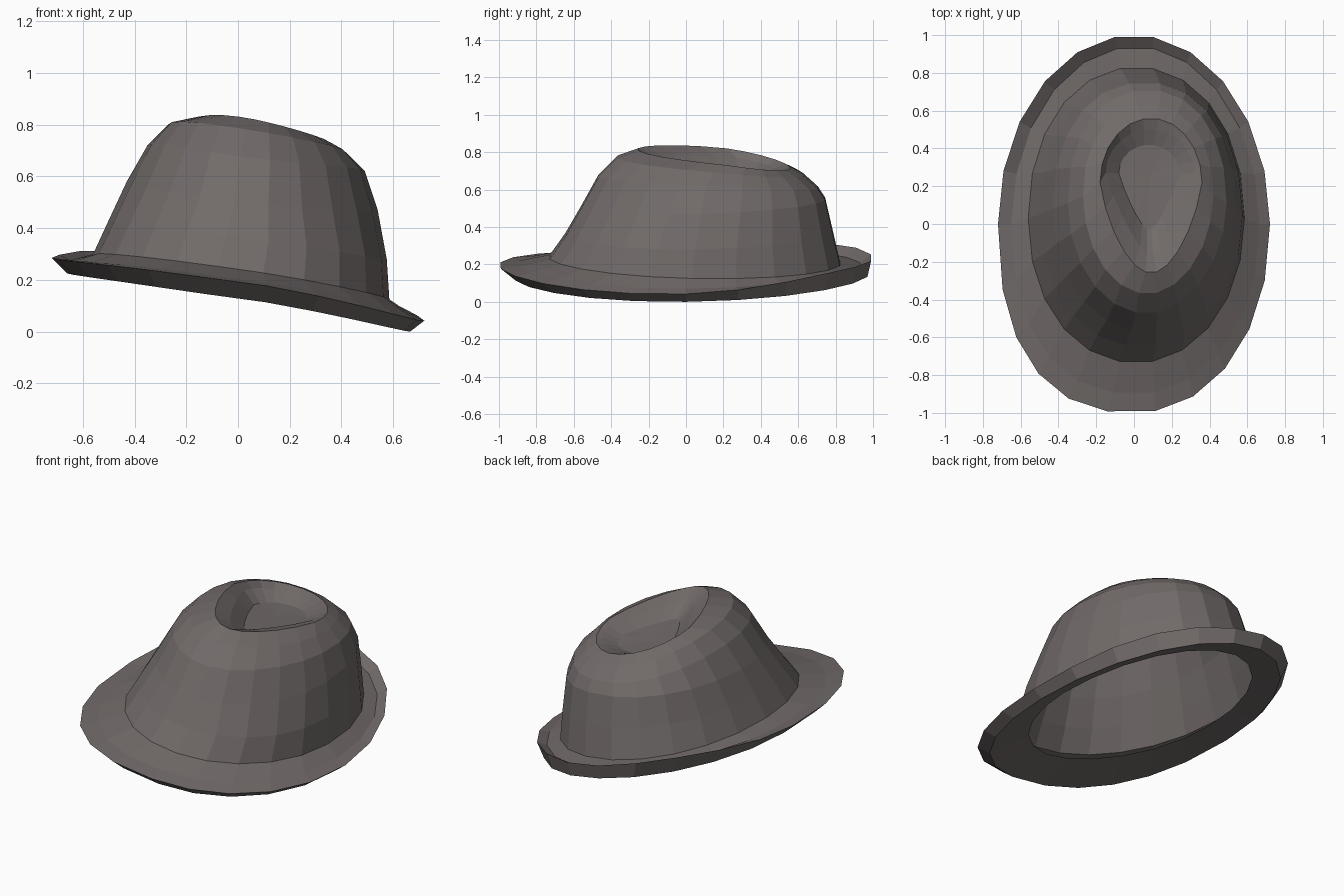
import bpy, bmesh, math

if "Cube" in bpy.data.objects:
    bpy.data.objects.remove(bpy.data.objects["Cube"])

SIDES = 22

felt = bpy.data.materials.new("dark warm grey felt")
felt.diffuse_color = (0.165, 0.146, 0.142, 1)
felt.use_nodes = True
felt.node_tree.nodes["Principled BSDF"].inputs["Base Color"].default_value = felt.diffuse_color


def ring(bm, xl, xr, yf, yb, cy, zl, zr, zf, zb, pinch=0.0, curl=0.0, power=(2, 2, 2)):
    """Lopsided oval: four extents, widest at cy, tilted to a height on each side.
    power sets the squareness of the front left, front right and back."""
    cx, out = (xl + xr) / 2, []
    for i in range(SIDES):
        a = 2 * math.pi * i / SIDES
        c, s = math.cos(a), math.sin(a)
        e = 2 / (power[2] if s > 0 else power[0] if c < 0 else power[1])
        px = math.copysign(abs(c) ** e, c)
        py = math.copysign(abs(s) ** e, s)
        px *= 1 - pinch * max(0, -s)          # teardrop towards the front
        x = cx + px * (xr - xl) / 2
        y = cy + py * ((yb - cy) if s > 0 else (cy - yf))
        z = (zl + zr) / 2 * c * c + (zf + zb) / 2 * s * s
        z += (zr - zl) / 2 * c + (zb - zf) / 2 * s
        if s > 0:                             # brim turned up at the back corners
            z += curl * math.sin(2 * a) ** 2
        out.append(bm.verts.new((x, y, z)))
    return out


def loft(name, rows, tip=None):
    bm = bmesh.new()
    rings = [ring(bm, *r[0], **r[1]) for r in rows]
    for lo, hi in zip(rings, rings[1:]):
        for i in range(SIDES):
            j = (i + 1) % SIDES
            bm.faces.new((lo[i], lo[j], hi[j], hi[i]))
    if tip:
        t = bm.verts.new(tip)
        for i in range(SIDES):
            bm.faces.new((rings[-1][i], rings[-1][(i + 1) % SIDES], t))
    me = bpy.data.meshes.new(name)
    bm.to_mesh(me)
    bm.free()
    me.materials.append(felt)
    ob = bpy.data.objects.new(name, me)
    bpy.context.collection.objects.link(ob)
    return ob


brim = (2.4, 2.1, 2.0)
wall = (2.1, 2.05, 2.1)
shoulder = (2.0, 1.9, 2.2)
lip = ((-0.72, 0.72, -1.0, 1.0, 0.0, 0.285, 0.042, 0.195, 0.235),
       dict(curl=0.025, power=brim))

# Underside of the brim with its turned edge, leaving the head opening
loft("brim_underside", [
    ((-0.50, 0.55, -0.65, 0.82, 0.05, 0.24, 0.055, 0.16, 0.17), dict(power=(2, 1.9, 2))),
    ((-0.66, 0.665, -0.92, 0.98, 0.0, 0.225, 0.0, 0.13, 0.15), dict(power=brim)),
    lip,
])

# Brim top flaring into the crown walls, then the rim and teardrop dent
loft("crown_and_brim", [
    lip,
    ((-0.65, 0.665, -0.90, 0.94, 0.0, 0.275, 0.07, 0.205, 0.195),
     dict(curl=0.01, power=(2.3, 2.1, 2.0))),
    ((-0.56, 0.585, -0.735, 0.83, 0.03, 0.30, 0.125, 0.24, 0.205), dict(power=wall)),
    ((-0.50, 0.575, -0.65, 0.79, 0.05, 0.43, 0.28, 0.36, 0.38), dict(power=wall)),
    ((-0.43, 0.54, -0.57, 0.75, 0.08, 0.58, 0.47, 0.50, 0.55), dict(power=shoulder)),
    ((-0.35, 0.49, -0.475, 0.71, 0.11, 0.72, 0.62, 0.67, 0.61), dict(power=shoulder)),
    ((-0.27, 0.42, -0.37, 0.63, 0.15, 0.80, 0.69, 0.775, 0.68), dict(power=shoulder)),
    ((-0.18, 0.36, -0.26, 0.56, 0.22, 0.82, 0.73, 0.815, 0.715), dict(pinch=0.25)),
    ((-0.15, 0.32, -0.16, 0.50, 0.27, 0.77, 0.715, 0.77, 0.70), dict(pinch=0.5)),
    ((-0.08, 0.24, -0.03, 0.42, 0.27, 0.70, 0.68, 0.705, 0.675), dict(pinch=0.5)),
], tip=(0.08, 0.25, 0.68))
